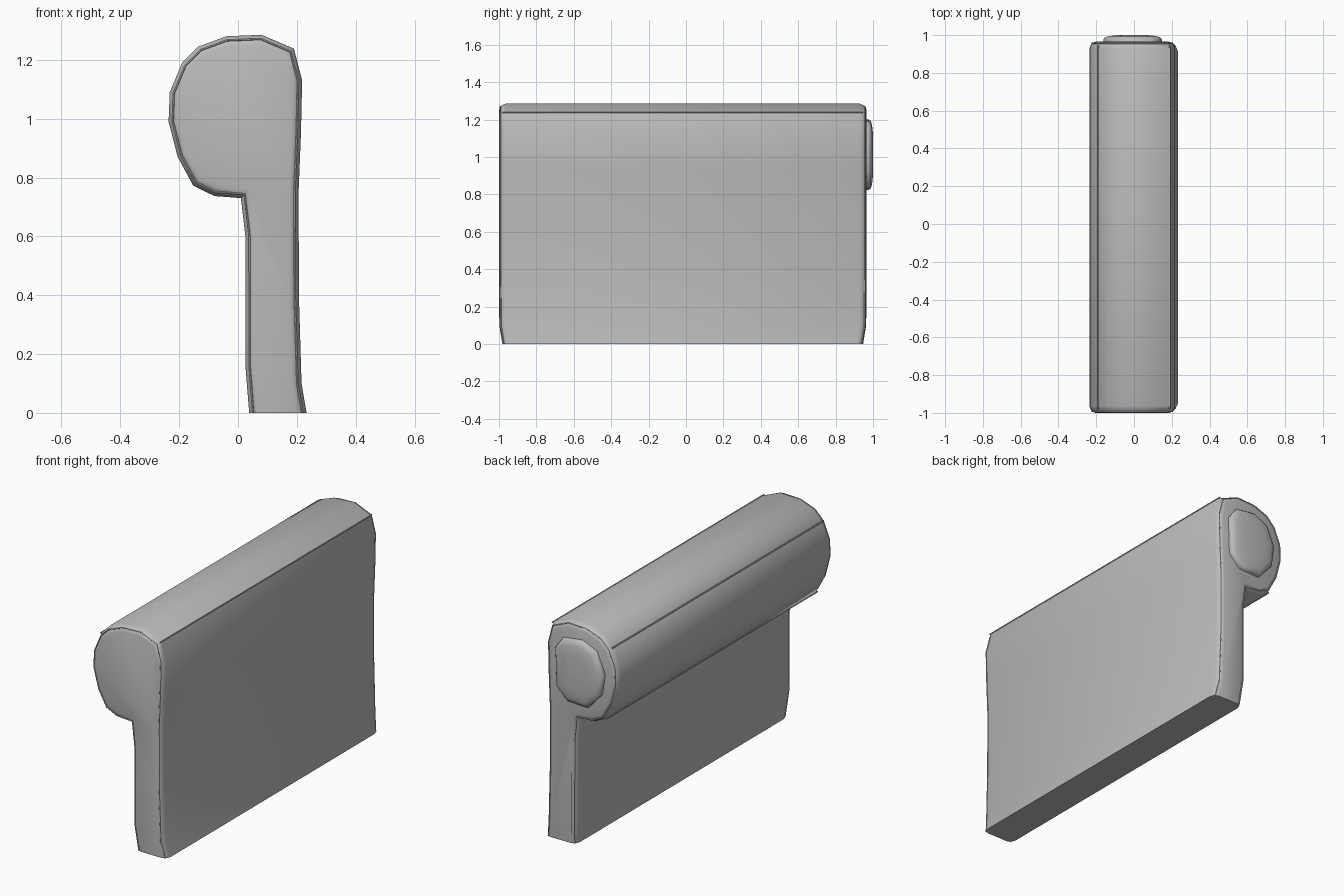
import bpy, bmesh, math
from mathutils import Vector

if "Cube" in bpy.data.objects:
    bpy.data.objects.remove(bpy.data.objects["Cube"])

grey = bpy.data.materials.new("grey_fabric")
grey.use_nodes = True
COLOR = (0.5, 0.5, 0.5, 1)
grey.diffuse_color = COLOR
grey.node_tree.nodes["Principled BSDF"].inputs["Base Color"].default_value = COLOR

# Cross-section of the arm, from the inner foot up and over the roll
ARM = [(.233, 0), (.216, .1), (.207, .4), (.206, .75), (.214, .95), (.218, 1.13),
       (.19, 1.238), (.08, 1.285), (-.04, 1.28), (-.135, 1.245), (-.19, 1.19),
       (-.232, 1.09), (-.236, .99), (-.205, .87), (-.152, .772), (-.08, .737),
       (.01, .73), (.025, .6), (.026, .15), (.038, 0)]
PAD = [(.14, .9), (.147, 1.12), (.1, 1.185), (-.02, 1.2), (-.11, 1.16),
       (-.162, 1.04), (-.145, .92), (-.06, .825), (.07, .83)]
FRONT, BACK = -1, .965


def inset(points, d):
    """Move a counter-clockwise outline inwards, keeping the floor edge on z = 0."""
    out = []
    for i, p in enumerate(points):
        p, a, b = Vector(p), Vector(points[i - 1]), Vector(points[(i + 1) % len(points)])
        if p.y == 0:
            side = -1 if b.y > 0 else 1
            out.append(Vector((p.x + side * d, 0)))
            continue
        e, f = (p - a).normalized(), (b - p).normalized()
        n, m = Vector((-e.y, e.x)), Vector((-f.y, f.x))
        out.append(p + (n + m) * d / (1 + n.dot(m)))
    return out


def finish(obj):
    obj.data.materials.append(grey)
    bpy.ops.object.select_all(action='DESELECT')
    obj.select_set(True)
    bpy.context.view_layer.objects.active = obj
    bpy.ops.object.shade_smooth_by_angle(angle=math.radians(40))


def end_point(p, y):
    """Pull the ends in slightly near the floor."""
    pull = .018 * max(0, 1 - p.y / .15) ** 2
    return Vector((p.x, y - math.copysign(pull, y), p.y))


def loft(name, outline, rings):
    bm = bmesh.new()
    loops = [[bm.verts.new(end_point(p, y)) for p in inset(outline, d)] for y, d in rings]
    n = len(outline)
    for a, b in zip(loops, loops[1:]):
        for i in range(n):
            j = (i + 1) % n
            bm.faces.new((a[i], a[j], b[j], b[i]))
    bm.faces.new(loops[0])
    bm.faces.new(loops[-1])
    bmesh.ops.recalc_face_normals(bm, faces=bm.faces)
    mesh = bpy.data.meshes.new(name)
    bm.to_mesh(mesh)
    bm.free()
    obj = bpy.data.objects.new(name, mesh)
    bpy.context.collection.objects.link(obj)
    finish(obj)


def piping(name, points, radius=.004):
    """A thin sewn cord along a path."""
    curve = bpy.data.curves.new(name, 'CURVE')
    curve.dimensions = '3D'
    curve.bevel_depth = radius
    curve.bevel_resolution = 1
    spline = curve.splines.new('POLY')
    spline.points.add(len(points) - 1)
    for sp, p in zip(spline.points, points):
        sp.co = (*p, 1)
    obj = bpy.data.objects.new(name, curve)
    bpy.context.collection.objects.link(obj)
    bpy.ops.object.select_all(action='DESELECT')
    obj.select_set(True)
    bpy.context.view_layer.objects.active = obj
    bpy.ops.object.convert(target='MESH')
    finish(bpy.context.object)


# Padded arm with softened ends
edge = [(0, .032), (.004, .02), (.015, .008), (.035, 0)]
loft("arm_body", ARM, [(FRONT + t, d) for t, d in edge] +
     [(BACK - t, d) for t, d in reversed(edge)])

# Bulging pad on the back end of the roll
loft("end_pad", PAD, [(BACK - .01, 0), (.978, 0), (.988, .008), (.995, .03), (1, .075)])

# Sewn seams round both ends and along the roll
for name, y in (("front_seam", FRONT + .008), ("back_seam", BACK - .008)):
    piping(name, [end_point(p, y) for p in inset(ARM, .014)])
for name, i in (("inner_seam", 6), ("outer_seam", 10), ("under_seam", 14)):
    x, z = ARM[i]
    piping(name, [(x, FRONT + .02, z), (x, BACK - .02, z)])
